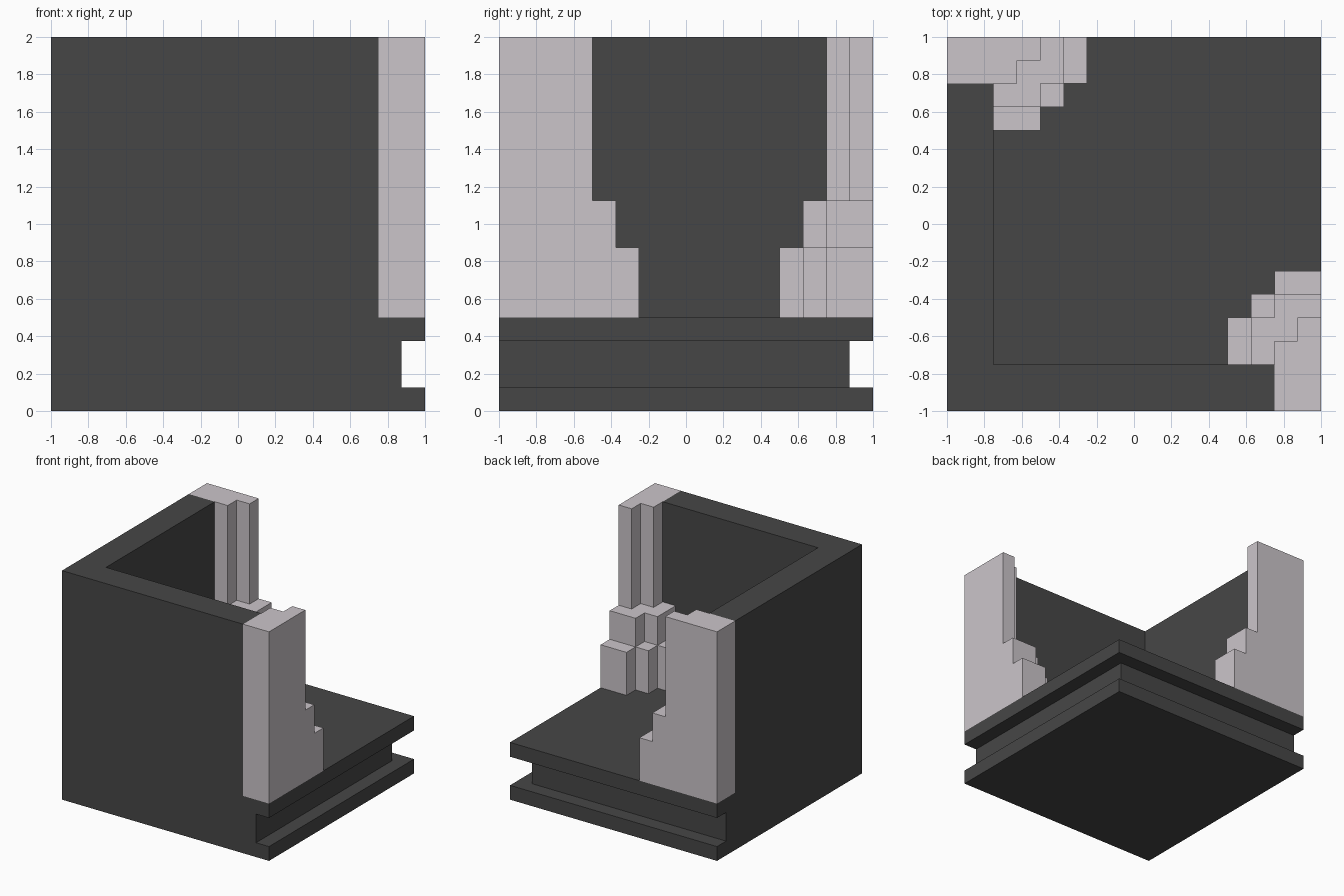
import bpy
import bmesh
from mathutils import Vector

if "Cube" in bpy.data.objects:
    bpy.data.objects.remove(bpy.data.objects["Cube"], do_unlink=True)

U = 0.125  # one step of the block grid


def material(name, rgb):
    mat = bpy.data.materials.new(name)
    mat.use_nodes = True
    colour = (*rgb, 1.0)
    mat.diffuse_color = colour
    mat.node_tree.nodes["Principled BSDF"].inputs["Base Color"].default_value = colour
    return mat


def new_object(name, bm, mat=None):
    bmesh.ops.recalc_face_normals(bm, faces=bm.faces)
    mesh = bpy.data.meshes.new(name)
    bm.to_mesh(mesh)
    bm.free()
    if mat:
        mesh.materials.append(mat)
    obj = bpy.data.objects.new(name, mesh)
    bpy.context.collection.objects.link(obj)
    return obj


def box(name, low, high, mat=None):
    low, high = Vector(low), Vector(high)
    bm = bmesh.new()
    bmesh.ops.create_cube(bm, size=1)
    for v in bm.verts:
        v.co = (low + high) / 2 + v.co * (high - low)
    return new_object(name, bm, mat)


def carve(obj, cutters):
    for cutter in cutters:
        cutter.hide_render = True
        mod = obj.modifiers.new("carve", "BOOLEAN")
        mod.operation = "DIFFERENCE"
        mod.solver = "EXACT"
        mod.object = cutter
    graph = bpy.context.evaluated_depsgraph_get()
    mesh = bpy.data.meshes.new_from_object(obj.evaluated_get(graph))
    obj.modifiers.clear()
    obj.data = mesh
    for cutter in cutters:
        bpy.data.objects.remove(cutter, do_unlink=True)


def add_prism(bm, outline, bottom, top):
    """Extrude a flat outline (x, y) between two heights."""
    base = bm.faces.new([bm.verts.new((x, y, bottom)) for x, y in outline])
    result = bmesh.ops.extrude_face_region(bm, geom=[base], use_keep_orig=True)
    for item in result["geom"]:
        if isinstance(item, bmesh.types.BMVert):
            item.co.z = top


dark = material("charcoal", (0.062, 0.062, 0.062))
pale = material("pale stone", (0.60, 0.56, 0.59))

# Corner room: two walls on a floor, with a groove round the open sides
room = box("room_shell", (-1, -1, 0), (1, 1, 2), dark)
carve(room, [
    box("room_space", (-0.75, -0.75, 0.5), (1.5, 1.5, 2.5)),
    box("front_wall_end", (0.75, -1.5, 0.5), (1.5, 0, 2.5)),
    box("side_wall_end", (-1.5, 0.75, 0.5), (0, 1.5, 2.5)),
    box("groove_x", (1 - U, -1.5, U), (1.5, 1.5, 3 * U)),
    box("groove_y", (-1.5, 1 - U, U), (1.5, 1.5, 3 * U)),
])

# Stepped pillars: each tier is a staircase in plan, in grid steps from the outer corner
TIERS = [
    (4, 7, [(0, 2), (2, 2), (2, 4), (4, 4), (4, 3), (5, 3), (5, 2), (6, 2), (6, 0), (0, 0)]),
    (7, 9, [(0, 2), (2, 2), (2, 3), (4, 3), (4, 2), (5, 2), (5, 0), (0, 0)]),
    (9, 16, [(0, 2), (3, 2), (3, 1), (4, 1), (4, 0), (0, 0)]),
]


def pillar(name, swap):
    bm = bmesh.new()
    for bottom, top, plan in TIERS:
        outline = [(-1 + a * U, 1 - b * U) for a, b in plan]
        if swap:
            outline = [(y, x) for x, y in outline]
        add_prism(bm, outline, bottom * U, top * U)
    return new_object(name, bm, pale)


pillar("back_pillar", False)
pillar("front_pillar", True)
